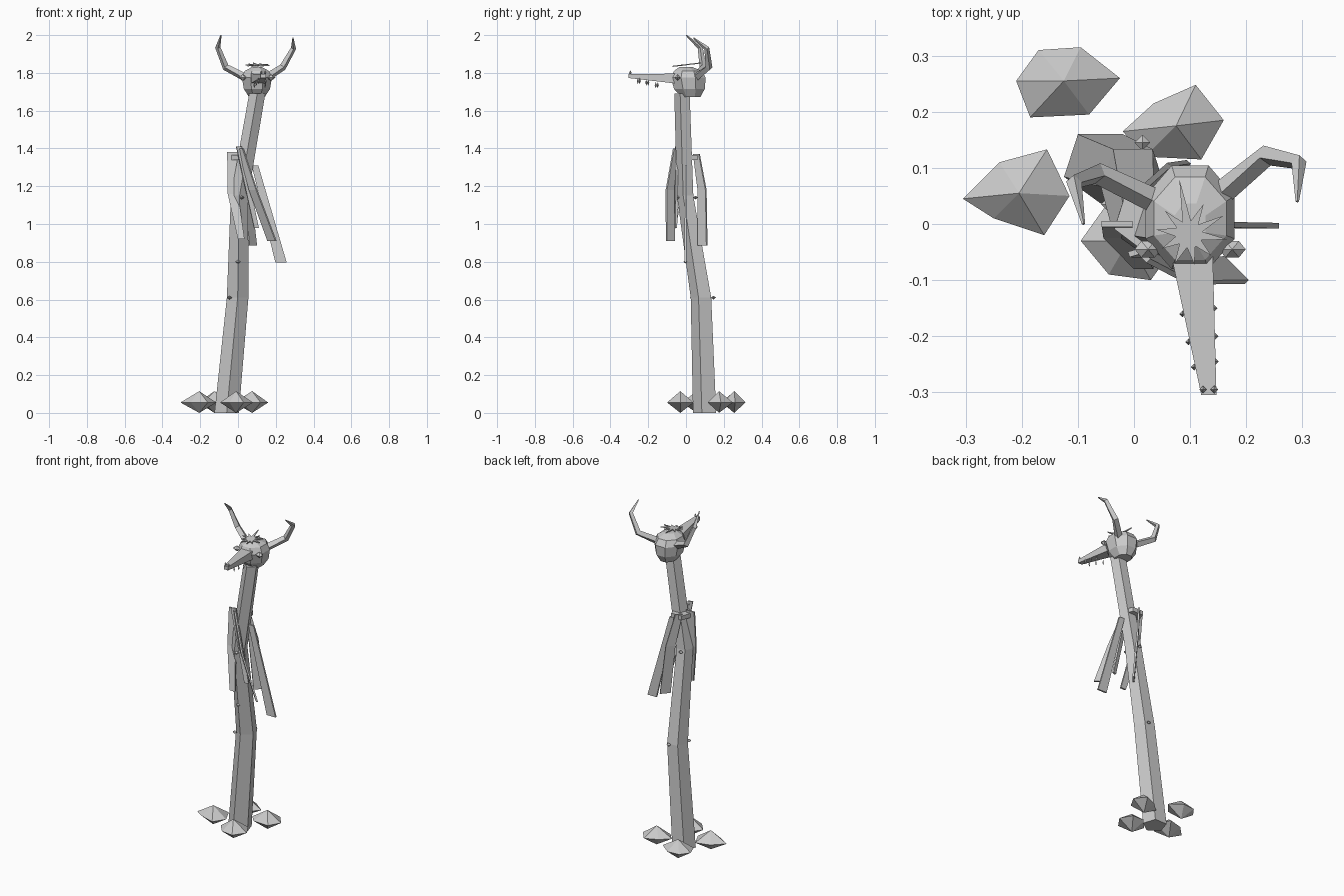
import bpy, bmesh, math
from mathutils import Vector

if "Cube" in bpy.data.objects:
    bpy.data.objects.remove(bpy.data.objects["Cube"])

mat = bpy.data.materials.new("light grey")
mat.diffuse_color = (0.6, 0.6, 0.6, 1)
mat.use_nodes = True
mat.node_tree.nodes["Principled BSDF"].inputs["Base Color"].default_value = mat.diffuse_color


def finish(name, bm):
    """Turn a bmesh into a flat-shaded grey object."""
    bmesh.ops.recalc_face_normals(bm, faces=bm.faces)
    me = bpy.data.meshes.new(name)
    bm.to_mesh(me)
    bm.free()
    me.materials.append(mat)
    ob = bpy.data.objects.new(name, me)
    bpy.context.collection.objects.link(ob)
    return ob


def loft(name, rings):
    """Skin a list of equal-length closed rings and cap both ends."""
    bm = bmesh.new()
    vs = [[bm.verts.new(p) for p in r] for r in rings]
    n = len(vs[0])
    for a, b in zip(vs, vs[1:]):
        for i in range(n):
            j = (i + 1) % n
            bm.faces.new((a[i], a[j], b[j], b[i]))
    bm.faces.new(vs[0])
    bm.faces.new(vs[-1])
    return finish(name, bm)


def flat_ring(c, rx, ry, n, start=-90):
    """Horizontal polygon around a centre."""
    out = []
    for i in range(n):
        a = math.radians(start + 360 * i / n)
        out.append(Vector(c) + Vector((rx * math.cos(a), ry * math.sin(a), 0)))
    return out


def tube(name, pts, radii, n):
    """Tapered tube whose sections follow the path direction."""
    pts = [Vector(p) for p in pts]
    rings = []
    for k, p in enumerate(pts):
        d = (pts[min(k + 1, len(pts) - 1)] - pts[max(k - 1, 0)]).normalized()
        u = d.cross(Vector((0, 1, 0.3))).normalized()
        v = d.cross(u)
        rings.append([p + radii[k] * (u * math.cos(t) + v * math.sin(t))
                      for t in (2 * math.pi * i / n for i in range(n))])
    return loft(name, rings)


def strip(name, pts, wdir, widths, thick=0.01):
    """Hanging plank with its width along wdir."""
    w = Vector(wdir).normalized()
    t = w.cross(Vector((0, 0, 1))).normalized() * thick / 2
    rings = []
    for p, s in zip(pts, widths):
        p = Vector(p)
        h = w * s / 2
        rings.append([p - h - t, p + h - t, p + h + t, p - h + t])
    return loft(name, rings)


def gem(name, outline, apex, z_mid, z_top, z_bot):
    """Faceted stone: an outline with a peak above and below."""
    bm = bmesh.new()
    rim = [bm.verts.new((x, y, z_mid)) for x, y in outline]
    for z in (z_top, z_bot):
        tip = bm.verts.new((apex[0], apex[1], z))
        for i in range(len(rim)):
            bm.faces.new((rim[i], rim[(i + 1) % len(rim)], tip))
    return finish(name, bm)


def bead(name, c, r, h):
    """Small diamond-shaped stud or tooth."""
    pts = [(c[0] + r * math.cos(a), c[1] + r * math.sin(a))
           for a in (math.pi / 2 * i for i in range(4))]
    return gem(name, pts, c, c[2], c[2] + h, c[2] - h)


# Bent five-sided pole
pole = [(-0.06, 0.105, 0, 0.068), (-0.002, 0.085, 0.61, 0.06),
        (0.008, 0.0, 1.15, 0.048), (0.102, -0.017, 1.69, 0.045)]
loft("pole", [flat_ring(p[:3], p[3], p[3], 5) for p in pole])

# Stones around the foot
stones = [
    ((-0.125, 0.255), [(-0.21, 0.255), (-0.17, 0.31), (-0.095, 0.315),
                       (-0.025, 0.26), (-0.08, 0.195), (-0.185, 0.19)]),
    ((0.075, 0.175), [(-0.02, 0.165), (0.035, 0.215), (0.11, 0.248),
                      (0.16, 0.185), (0.12, 0.115), (0.02, 0.12)]),
    ((-0.205, 0.055), [(-0.305, 0.045), (-0.24, 0.11), (-0.155, 0.133),
                       (-0.115, 0.05), (-0.16, -0.02), (-0.25, 0.01)]),
    ((-0.01, -0.03), [(-0.095, -0.03), (-0.045, 0.04), (0.04, 0.04),
                      (0.08, -0.03), (0.03, -0.1), (-0.045, -0.09)]),
]
for i, (apex, outline) in enumerate(stones):
    gem(f"stone_{i + 1}", outline, apex, 0.055, 0.115, 0.0)

# Skull
skull = [(1.672, 0.045, 0.055, 0.025), (1.715, 0.075, 0.088, 0.018),
         (1.775, 0.086, 0.1, 0.012), (1.81, 0.07, 0.08, 0.01),
         (1.83, 0.03, 0.04, 0.0)]
loft("skull", [flat_ring((0.1, y, z), rx, ry, 8, 22.5) for z, rx, ry, y in skull])

# Tapering snout
loft("snout", [
    [Vector((x, y, z)) for x, z in ((x0, z0), (x1, z0), (x1, z1), (x0, z1))]
    for y, x0, x1, z0, z1 in ((-0.04, 0.063, 0.14, 1.742, 1.796),
                              (-0.305, 0.12, 0.147, 1.773, 1.794))])

# Teeth below the snout edges and nostril studs on its tip
for y, z in ((-0.15, 1.735), (-0.2, 1.748), (-0.245, 1.757)):
    t = (-0.04 - y) / 0.265
    bead("tooth_left", (0.063 + 0.057 * t, y - 0.01, z), 0.006, 0.016)
    bead("tooth_right", (0.14 + 0.007 * t, y, z), 0.006, 0.016)
for x in (0.123, 0.143):
    bead("nostril", (x, -0.295, 1.8), 0.007, 0.014)

# Eyes on the sides of the skull
for x in (0.025, 0.175):
    gem("eye", [(x + 0.024 * math.cos(a), -0.045 + 0.017 * math.sin(a))
                for a in (math.pi / 3 * i for i in range(6))],
        (x, -0.045), 1.775, 1.793, 1.757)

# Horns
radii = (0.022, 0.019, 0.014, 0.003)
tube("horn_left", [(0.04, 0.04, 1.775), (-0.065, 0.09, 1.83),
                   (-0.107, 0.075, 1.935), (-0.09, 0.0, 2.0)], radii, 4)
tube("horn_right", [(0.15, 0.05, 1.775), (0.237, 0.122, 1.83),
                    (0.294, 0.11, 1.93), (0.291, 0.04, 1.985)], radii, 4)

# Star-shaped ornament on the crown
ray = (0.1, 0.06, 0.07, 0.07, 0.055, 0.055, 0.06, 0.055, 0.06, 0.06)
star = []
for i in range(20):
    a = math.radians(100 - 18 * i)
    r = ray[i // 2] if i % 2 == 0 else 0.024
    star.append(Vector((0.098 + r * math.cos(a), -0.018 + r * math.sin(a),
                        1.838 + 0.12 * r * math.sin(a))))
loft("crown_star", [star, [p + Vector((0, 0, 0.006)) for p in star]])

# Binding around the pole
loft("binding", [flat_ring((0.022, 0.01, z), 0.06, 0.062, 5) for z in (1.34, 1.366)])

# Hanging strips
strip("strip_left", [(-0.03, 0, 1.38), (-0.027, -0.02, 1.16), (0.017, -0.075, 0.92)],
      (1, 0, 0), (0.055, 0.055, 0.035))
strip("strip_right", [(0.09, 0, 1.31), (0.228, -0.003, 0.795)], (1, 0, 0), (0.035, 0.06))
strip("strip_front", [(0.015, -0.055, 1.4), (0.08, -0.085, 1.18), (0.18, -0.082, 0.91)],
      (0.7, -0.7, 0), (0.03, 0.055, 0.06))
strip("strip_back", [(0.01, 0.055, 1.37), (0.045, 0.085, 1.18), (0.078, 0.088, 0.885)],
      (0.6, 0.7, 0), (0.04, 0.055, 0.06))
strip("strip_thin", [(0.005, -0.05, 1.41), (0.097, -0.055, 0.98)], (1, 0.3, 0), (0.03, 0.025))

# Small studs at the bends of the pole
for c in ((-0.045, 0.035, 0.61), (0.015, 0.145, 0.61), (0.02, -0.045, 1.14),
          (0.0, 0.05, 1.14), (0.0, -0.0, 0.8)):
    bead("stud", c, 0.014, 0.01)
